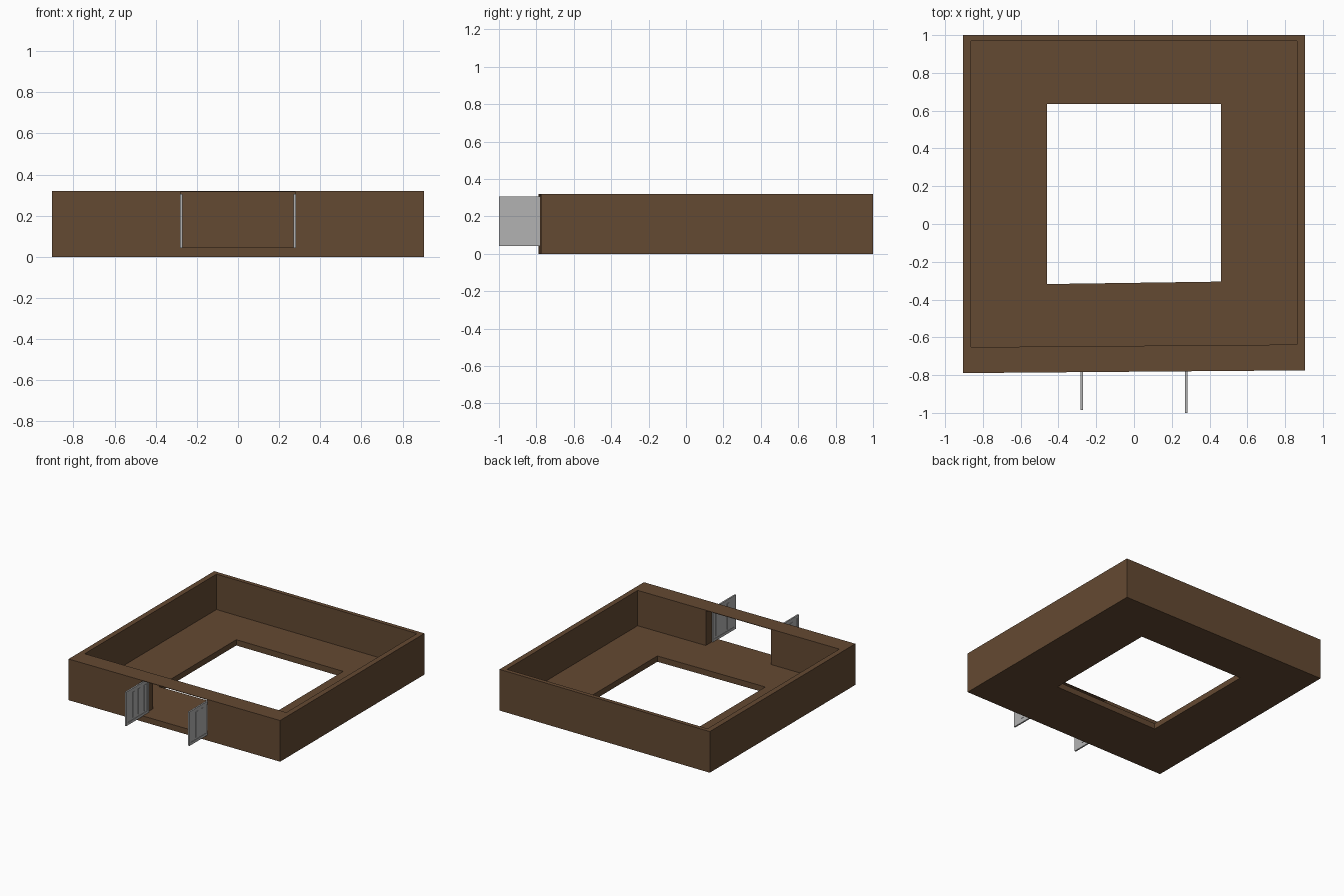
import bpy, bmesh

if "Cube" in bpy.data.objects:
    bpy.data.objects.remove(bpy.data.objects["Cube"])


def material(name, rgb):
    m = bpy.data.materials.new(name)
    m.diffuse_color = (*rgb, 1)
    m.use_nodes = True
    m.node_tree.nodes["Principled BSDF"].inputs["Base Color"].default_value = m.diffuse_color
    return m


BROWN = material("brown wood", (0.127, 0.067, 0.032))
GREY = material("grey metal", (0.45, 0.45, 0.45))

W, WI, H, FLOOR, DOOR = 0.905, 0.863, 0.32, 0.045, 0.28


def front(x):          # outer front edge, slightly askew
    return -0.782 + 0.008 * x


def inner(x):          # inner face of the front wall
    return front(x) + 0.137


def finish(bm, name, mat):
    bmesh.ops.recalc_face_normals(bm, faces=bm.faces)
    me = bpy.data.meshes.new(name)
    bm.to_mesh(me)
    bm.free()
    ob = bpy.data.objects.new(name, me)
    bpy.context.collection.objects.link(ob)
    me.materials.append(mat)


def loft(bm, a, b):
    """Solid between two matching outlines."""
    va, vb = [bm.verts.new(p) for p in a], [bm.verts.new(p) for p in b]
    bm.faces.new(va[::-1])
    bm.faces.new(vb)
    for i in range(len(va)):
        j = (i + 1) % len(va)
        bm.faces.new((va[i], va[j], vb[j], vb[i]))


def slab(name, pts, z0, z1, mat=BROWN):
    bm = bmesh.new()
    loft(bm, [(x, y, z0) for x, y in pts], [(x, y, z1) for x, y in pts])
    finish(bm, name, mat)


def box(bm, x0, x1, y0, y1, z0, z1):
    q = [(x0, y0), (x1, y0), (x1, y1), (x0, y1)]
    loft(bm, [(x, y, z0) for x, y in q], [(x, y, z1) for x, y in q])


# side and back walls
for side, name in ((-1, "left_wall"), (1, "right_wall")):
    a, b = side * WI, side * W
    slab(name, [(a, front(a)), (b, front(b)), (b, 1), (a, 1)], 0, H)
slab("back_wall", [(-WI, 0.968), (WI, 0.968), (WI, 1), (-WI, 1)], 0, H)

# front wall with doorway, closed on top by a thin strip
prof = [(-WI, 0), (WI, 0), (WI, H), (DOOR, H), (DOOR, FLOOR),
        (-DOOR, FLOOR), (-DOOR, H), (-WI, H)]
bm = bmesh.new()
loft(bm, [(x, front(x), z) for x, z in prof], [(x, inner(x), z) for x, z in prof])
finish(bm, "front_wall", BROWN)
slab("door_lintel", [(-DOOR, front(-DOOR)), (DOOR, front(DOOR)),
                     (DOOR, inner(DOOR)), (-DOOR, inner(-DOOR))], H - 0.004, H)

# floor ring around the square opening
outer = [(-WI, inner(-WI)), (WI, inner(WI)), (WI, 0.968), (-WI, 0.968)]
hole = [(-0.46, -0.318), (0.46, -0.305), (0.46, 0.636), (-0.46, 0.636)]
bm = bmesh.new()
rings = [[bm.verts.new((x, y, z)) for x, y in pts]
         for pts, z in ((outer, 0), (outer, FLOOR), (hole, FLOOR), (hole, 0))]
for r in range(4):
    p, q = rings[r], rings[(r + 1) % 4]
    for i in range(4):
        j = (i + 1) % 4
        bm.faces.new((p[i], p[j], q[j], q[i]))
finish(bm, "floor", BROWN)

# open double doors: border frame, recessed panel, raised upright bars
for x, tip, name in ((-0.277, -0.985, "left_door"), (0.277, -1.0, "right_door")):
    hinge, z0, z1, t, e = tip + 0.28, 0.042, 0.306, 0.006, 0.02
    bm = bmesh.new()
    box(bm, x - t, x + t, tip, tip + e, z0, z1)
    box(bm, x - t, x + t, hinge - e, hinge, z0, z1)
    box(bm, x - t, x + t, tip + e, hinge - e, z0, z0 + e)
    box(bm, x - t, x + t, tip + e, hinge - e, z1 - e, z1)
    box(bm, x - 0.003, x + 0.003, tip + e, hinge - e, z0 + e, z1 - e)
    for k in range(3):
        y = tip + 0.08 + 0.07 * k
        box(bm, x - t, x + t, y, y + 0.025, z0 + 0.035, z1 - 0.03)
    finish(bm, name, GREY)
